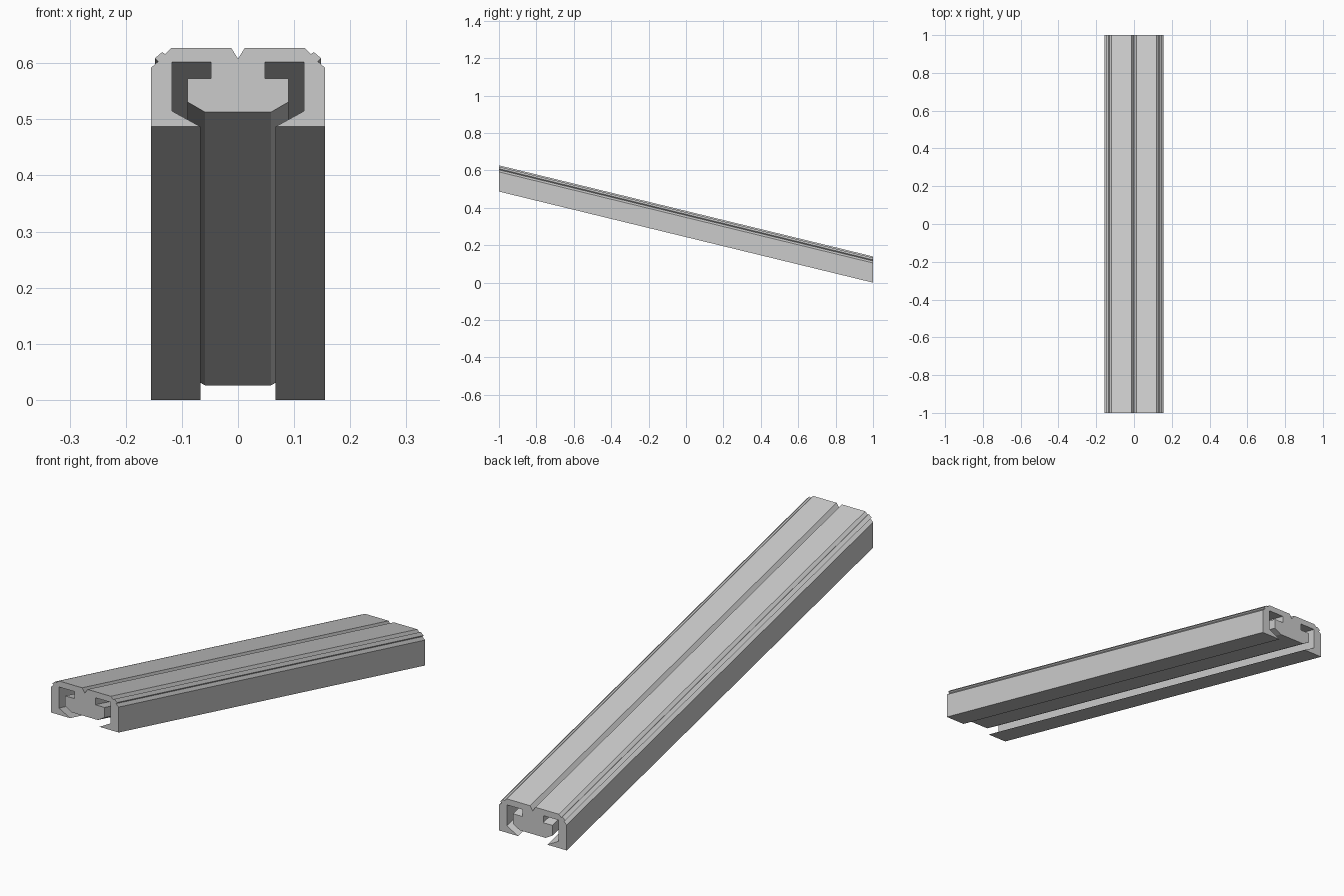
import bpy
import bmesh

if "Cube" in bpy.data.objects:
    bpy.data.objects.remove(bpy.data.objects["Cube"])

DROP = 0.487      # height lost from the front end to the back end
HALF_LENGTH = 1.0

# Right half of the cross-section, from the top groove round to the core's underside
half = [
    (0.012, 0.140), (0.119, 0.140), (0.130, 0.129), (0.135, 0.133),  # top plate, edge bead
    (0.148, 0.122), (0.1425, 0.116), (0.155, 0.105),                 # side notch
    (0.155, 0.000), (0.067, 0.000),                                  # outer wall and foot
    (0.118, 0.028), (0.118, 0.115), (0.048, 0.115),                  # hooked slot, outer side
    (0.048, 0.086), (0.090, 0.086), (0.090, 0.044), (0.059, 0.026),  # hooked slot, core side
]

# Full section: centre groove point, right half, mirrored left half
section = [(0.0, 0.121)] + half + [(-x, z) for x, z in reversed(half)]


def sloped_extrusion(name, profile):
    """Extrude a section along y, shearing it so the end cuts stay vertical."""
    bm = bmesh.new()
    face = bm.faces.new([bm.verts.new((x, -HALF_LENGTH, z + DROP)) for x, z in profile])
    result = bmesh.ops.extrude_face_region(bm, geom=[face], use_keep_orig=True)
    moved = [v for v in result["geom"] if isinstance(v, bmesh.types.BMVert)]
    bmesh.ops.translate(bm, verts=moved, vec=(0, 2 * HALF_LENGTH, -DROP))
    # Split the concave end caps cleanly
    caps = [f for f in bm.faces if len(f.verts) > 4]
    bmesh.ops.triangulate(bm, faces=caps)
    bmesh.ops.recalc_face_normals(bm, faces=bm.faces)
    mesh = bpy.data.meshes.new(name)
    bm.to_mesh(mesh)
    bm.free()
    obj = bpy.data.objects.new(name, mesh)
    bpy.context.collection.objects.link(obj)
    return obj


# Sloping grooved rail
sloped_extrusion("sloped_rail", section)
